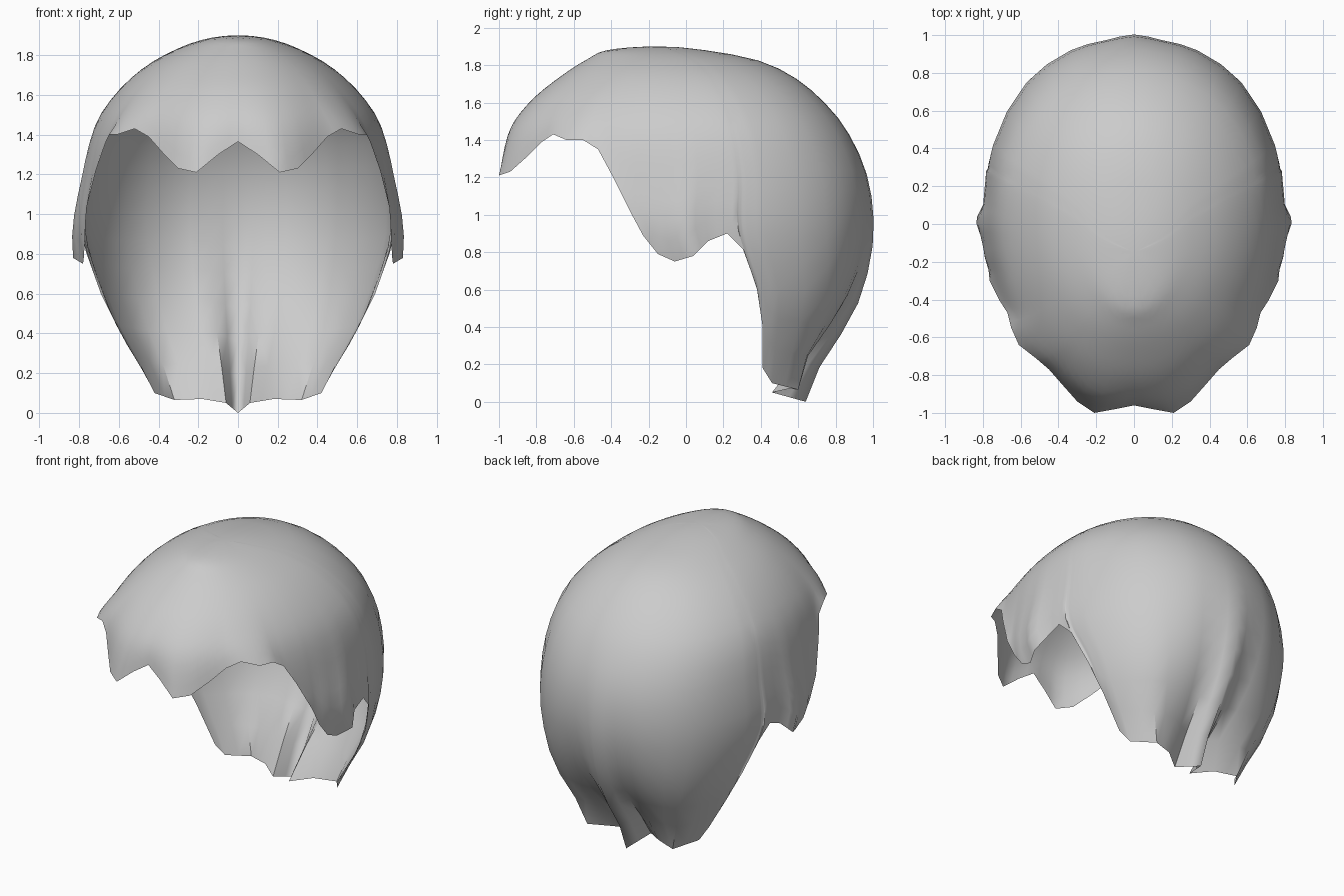
import bpy, bmesh, math
from mathutils import Vector

if "Cube" in bpy.data.objects:
    bpy.data.objects.remove(bpy.data.objects["Cube"])

TOP = 1.9
ROWS = 20
SUB = 2

# Dome sections: height, half width, front y, widest y, back y
SECTIONS = [
    (1.90, 0.00, -0.15, -0.15, -0.15),
    (1.88, 0.17, -0.42, -0.12, 0.10),
    (1.83, 0.31, -0.53, -0.06, 0.37),
    (1.74, 0.47, -0.67, 0.00, 0.57),
    (1.60, 0.62, -0.84, 0.05, 0.74),
    (1.45, 0.715, -0.95, 0.08, 0.86),
    (1.20, 0.77, -1.00, 0.10, 0.97),
    (0.90, 0.785, -1.00, 0.10, 1.00),
    (0.60, 0.69, -1.00, 0.24, 0.94),
    (0.40, 0.60, -0.90, 0.29, 0.84),
    (0.18, 0.46, -0.70, 0.33, 0.69),
    (0.00, 0.38, -0.60, 0.36, 0.61),
]

# Cut edge of the hair, nape to fringe: angle from the back, x, y, z
RIM = [
    (0, 0, 0.64, 0), (10, 0.06, 0.46, 0.05), (24, 0.18, 0.55, 0.07),
    (45, 0.32, 0.60, 0.065), (70, 0.42, 0.46, 0.10), (76, 0.46, 0.41, 0.18),
    (77.5, 0.59, 0.41, 0.40), (78.5, 0.69, 0.38, 0.60), (79.5, 0.765, 0.31, 0.81),
    (82, 0.785, 0.22, 0.90), (89, 0.79, 0.12, 0.86), (94, 0.83, 0.04, 0.78),
    (99, 0.78, -0.06, 0.75), (103, 0.775, -0.15, 0.79), (107, 0.77, -0.23, 0.89),
    (111, 0.765, -0.30, 1.02), (117, 0.715, -0.40, 1.22), (122, 0.67, -0.47, 1.35),
    (128, 0.65, -0.55, 1.40), (134, 0.61, -0.64, 1.40), (142, 0.52, -0.71, 1.43),
    (147, 0.45, -0.77, 1.39), (153, 0.38, -0.85, 1.31), (160, 0.30, -0.94, 1.23),
    (167, 0.21, -1.00, 1.21), (174, 0.10, -0.98, 1.30), (180, 0, -0.96, 1.365),
]


def depth(z):
    return math.sqrt(max(0, TOP - z) / TOP)


KEYS = [depth(s[0]) for s in SECTIONS]


def section(q):
    """Smoothly interpolated half width, front, middle and back at depth q."""
    n = len(KEYS)
    i = max(k for k in range(n - 1) if KEYS[k] <= q or k == 0)
    h = KEYS[i + 1] - KEYS[i]
    t = min(1, (q - KEYS[i]) / h)

    def slope(k, c):
        a, b = max(0, k - 1), min(n - 1, k + 1)
        return (SECTIONS[b][c] - SECTIONS[a][c]) / (KEYS[b] - KEYS[a])

    return [(2*t**3 - 3*t*t + 1) * SECTIONS[i][c] + (t**3 - 2*t*t + t) * h * slope(i, c)
            + (3*t*t - 2*t**3) * SECTIONS[i + 1][c] + (t**3 - t*t) * h * slope(i + 1, c)
            for c in range(1, 5)]


def dome(angle, q):
    w, front, mid, back = section(q)
    s, c = math.sin(angle), math.cos(angle)
    e = 2 / 2.1                                   # slightly squared oval
    reach = back - mid if c > 0 else mid - front
    y = mid + math.copysign(abs(c) ** e, c) * reach
    return Vector((w * max(0, s) ** e, y, TOP * (1 - q * q)))


# Rim columns, with in-between columns
columns = []
for a, b in zip(RIM, RIM[1:]):
    columns += [[p + (r - p) * k / SUB for p, r in zip(a, b)] for k in range(SUB)]
columns.append(list(RIM[-1]))

# Right half of the hair sheet: columns run from the crown to the rim
bm = bmesh.new()
crown = bm.verts.new((0, -0.15, TOP))
grid = []
for deg, x, y, z in columns:
    angle, end = math.radians(deg), depth(z)
    offset = Vector((x, y, z)) - dome(angle, end)
    col = [crown]
    for r in range(1, ROWS + 1):
        t = r / ROWS
        p = dome(angle, end * t) + offset * t ** 7
        if deg in (0, 180):
            p.x = 0
        col.append(bm.verts.new(p))
    grid.append(col)
for a, b in zip(grid, grid[1:]):
    bm.faces.new((crown, b[1], a[1]))
    for r in range(1, ROWS):
        bm.faces.new((a[r], b[r], b[r + 1], a[r + 1]))

mesh = bpy.data.meshes.new("hair")
bm.to_mesh(mesh)
bm.free()
hair = bpy.data.objects.new("hair", mesh)
bpy.context.collection.objects.link(hair)

grey = bpy.data.materials.new("light grey")
grey.diffuse_color = (0.6, 0.6, 0.6, 1)
grey.use_nodes = True
grey.node_tree.nodes["Principled BSDF"].inputs["Base Color"].default_value = grey.diffuse_color
mesh.materials.append(grey)

# Left half by mirroring
mirror = hair.modifiers.new("mirror", 'MIRROR')
mirror.use_clip = True
mirror.merge_threshold = 0.0005

bpy.context.view_layer.objects.active = hair
hair.select_set(True)
bpy.ops.object.shade_smooth_by_angle(angle=math.radians(50))
